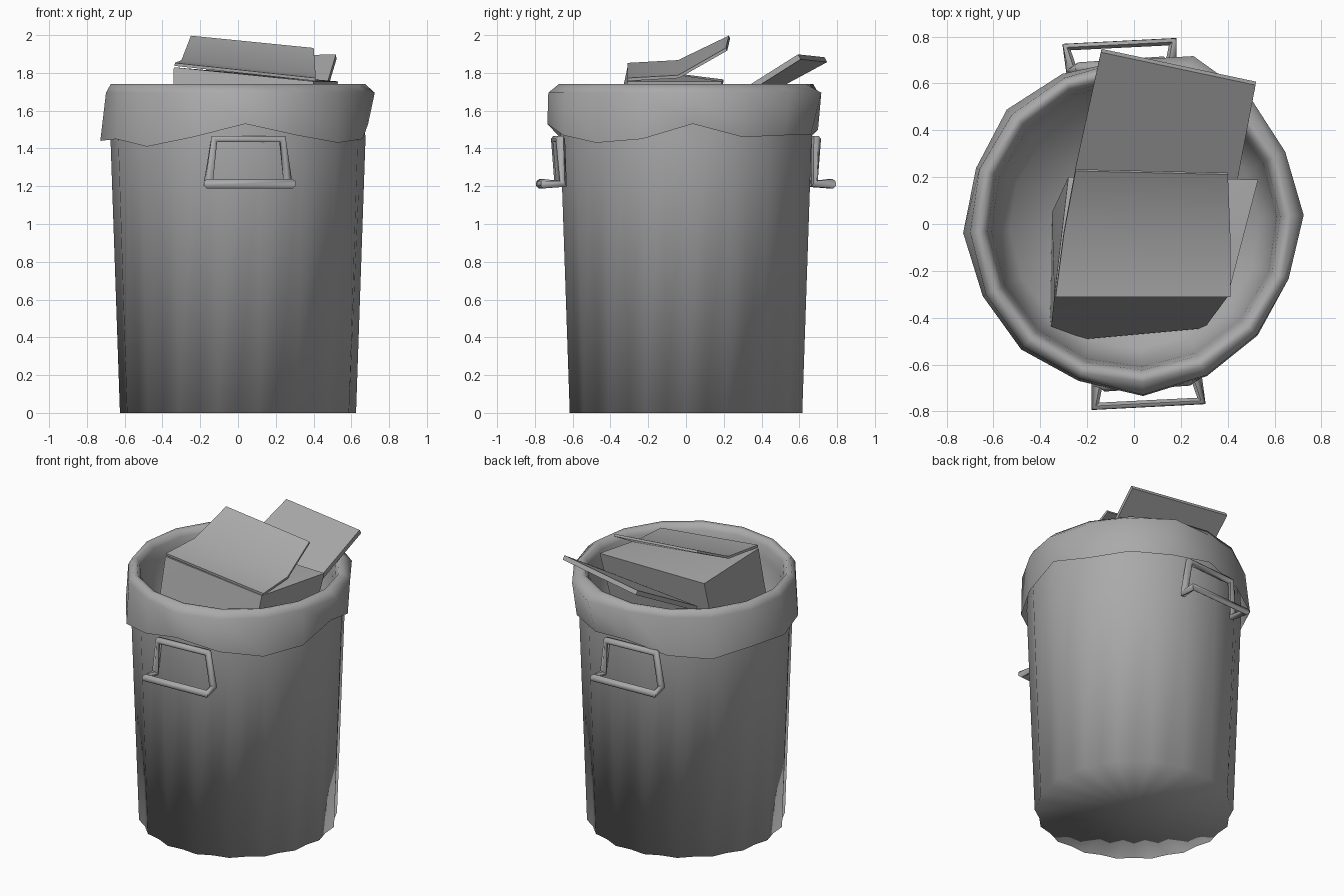
import bpy, bmesh, math

if "Cube" in bpy.data.objects:
    bpy.data.objects.remove(bpy.data.objects["Cube"])

# Dark grey used on every part
GREY = bpy.data.materials.new("dark_grey")
GREY.diffuse_color = (0.40, 0.40, 0.40, 1)
GREY.use_nodes = True
GREY.node_tree.nodes["Principled BSDF"].inputs["Base Color"].default_value = GREY.diffuse_color


def activate(ob):
    bpy.ops.object.select_all(action='DESELECT')
    bpy.context.view_layer.objects.active = ob
    ob.select_set(True)


def finish(name, bm, smooth=None):
    bmesh.ops.recalc_face_normals(bm, faces=bm.faces[:])
    me = bpy.data.meshes.new(name)
    bm.to_mesh(me)
    bm.free()
    me.materials.append(GREY)
    ob = bpy.data.objects.new(name, me)
    bpy.context.collection.objects.link(ob)
    activate(ob)
    if smooth == 180:
        bpy.ops.object.shade_smooth()
    elif smooth:
        bpy.ops.object.shade_smooth_by_angle(angle=math.radians(smooth))
    return ob


def loft(name, rings, smooth):
    """Skin a list of closed rings of points, capping the first."""
    bm = bmesh.new()
    vr = [[bm.verts.new(p) for p in ring] for ring in rings]
    n = len(vr[0])
    for a, b in zip(vr, vr[1:]):
        for i in range(n):
            j = (i + 1) % n
            bm.faces.new((a[i], a[j], b[j], b[i]))
    centre = bm.verts.new((0, 0, rings[0][0][2]))
    for i in range(n):
        bm.faces.new((vr[0][i], centre, vr[0][(i + 1) % n]))
    return finish(name, bm, smooth)


def sheet(name, rows, thickness):
    """Thin card from rows of points."""
    bm = bmesh.new()
    vr = [[bm.verts.new(p) for p in row] for row in rows]
    for a, b in zip(vr, vr[1:]):
        for i in range(len(a) - 1):
            bm.faces.new((a[i], a[i + 1], b[i + 1], b[i]))
    ob = finish(name, bm)
    mod = ob.modifiers.new("thickness", 'SOLIDIFY')
    mod.thickness = thickness
    mod.offset = 0
    bpy.ops.object.modifier_apply(modifier=mod.name)
    bpy.ops.object.shade_smooth_by_angle(angle=math.radians(50))


def polar(r, a, z):
    return (r * math.cos(a), r * math.sin(a), z)


# Fluted can body, smooth shaded right round the base edge
FLUTES = 18
N = FLUTES * 2


def flute_ring(r, z, depth):
    return [polar(r - depth * (i % 2), math.tau * i / N, z) for i in range(N)]


loft("can_body", [flute_ring(0.625, 0.0, 0.02), flute_ring(0.675, 1.45, 0.014),
                  flute_ring(0.66, 1.70, 0)], smooth=180)

# Bin bag: lining, rolled rim and uneven hem folded over the outside
hem = [(0.69, 1.53), (0.70, 1.46), (0.705, 1.47), (0.70, 1.47),
       (0.70, 1.50), (0.71, 1.44), (0.73, 1.42), (0.715, 1.45),
       (0.73, 1.44), (0.715, 1.45), (0.72, 1.41), (0.71, 1.46),
       (0.735, 1.53), (0.72, 1.47), (0.71, 1.43), (0.70, 1.45)]
bulge = [0.725, 0.715, 0.735, 0.76, 0.70, 0.69, 0.70, 0.70,
         0.70, 0.70, 0.705, 0.70, 0.73, 0.715, 0.705, 0.70]
SIDES = len(hem)
OFFSET = math.radians(3)


def bag_ring(pairs):
    return [polar(r, OFFSET + math.tau * i / SIDES, z) for i, (r, z) in enumerate(pairs)]


rings = [bag_ring([(r, z)] * SIDES) for r, z in
         [(0.53, 0.90), (0.61, 1.62), (0.625, 1.70), (0.645, 1.735), (0.675, 1.74)]]
rings += [bag_ring([(r, 1.695) for r in bulge]), bag_ring(hem)]
loft("bin_bag", rings, smooth=180)

# Tilted carton stuffed into the bag
top = [(-0.34, -0.31, 1.83), (0.40, -0.31, 1.755), (0.53, 0.19, 1.755), (-0.28, 0.20, 1.765)]
bottom = [(-0.36, -0.505, 0.92), (0.30, -0.445, 0.92), (0.40, 0.05, 0.92), (-0.35, 0.05, 0.92)]
bm = bmesh.new()
for p in top + bottom:
    bm.verts.new(p)
bmesh.ops.convex_hull(bm, input=bm.verts[:])
finish("carton", bm, 35)

# Bent lid of the carton
sheet("carton_lid", [[(-0.335, -0.31, 1.845), (0.41, -0.31, 1.765)],
                     [(-0.30, -0.04, 1.86), (0.41, -0.04, 1.78)],
                     [(-0.25, 0.23, 1.99), (0.40, 0.215, 1.925)]], 0.016)

# Loose board leaning on the back of the rim
sheet("loose_board", [[(-0.25, 0.24, 1.60), (0.44, 0.18, 1.62)],
                      [(-0.14, 0.74, 1.87), (0.52, 0.60, 1.885)]], 0.03)

# Pair of bent-tube handles, the back one turned half round
path = [(-0.125, -0.69, 1.45), (0.235, -0.665, 1.45), (0.265, -0.65, 1.213),
        (0.288, -0.755, 1.213), (-0.165, -0.778, 1.213), (-0.158, -0.68, 1.213)]
for name, s in (("front_handle", 1), ("back_handle", -1)):
    cu = bpy.data.curves.new(name, 'CURVE')
    cu.dimensions = '3D'
    cu.bevel_depth = 0.025
    cu.bevel_resolution = 1
    sp = cu.splines.new('POLY')
    sp.points.add(len(path) - 1)
    for pt, (x, y, z) in zip(sp.points, path):
        pt.co = (s * x, s * y, z, 1)
    sp.use_cyclic_u = True
    cu.materials.append(GREY)
    ob = bpy.data.objects.new(name, cu)
    bpy.context.collection.objects.link(ob)
    activate(ob)
    bpy.ops.object.convert(target='MESH')
    bpy.ops.object.shade_smooth_by_angle(angle=math.radians(60))
